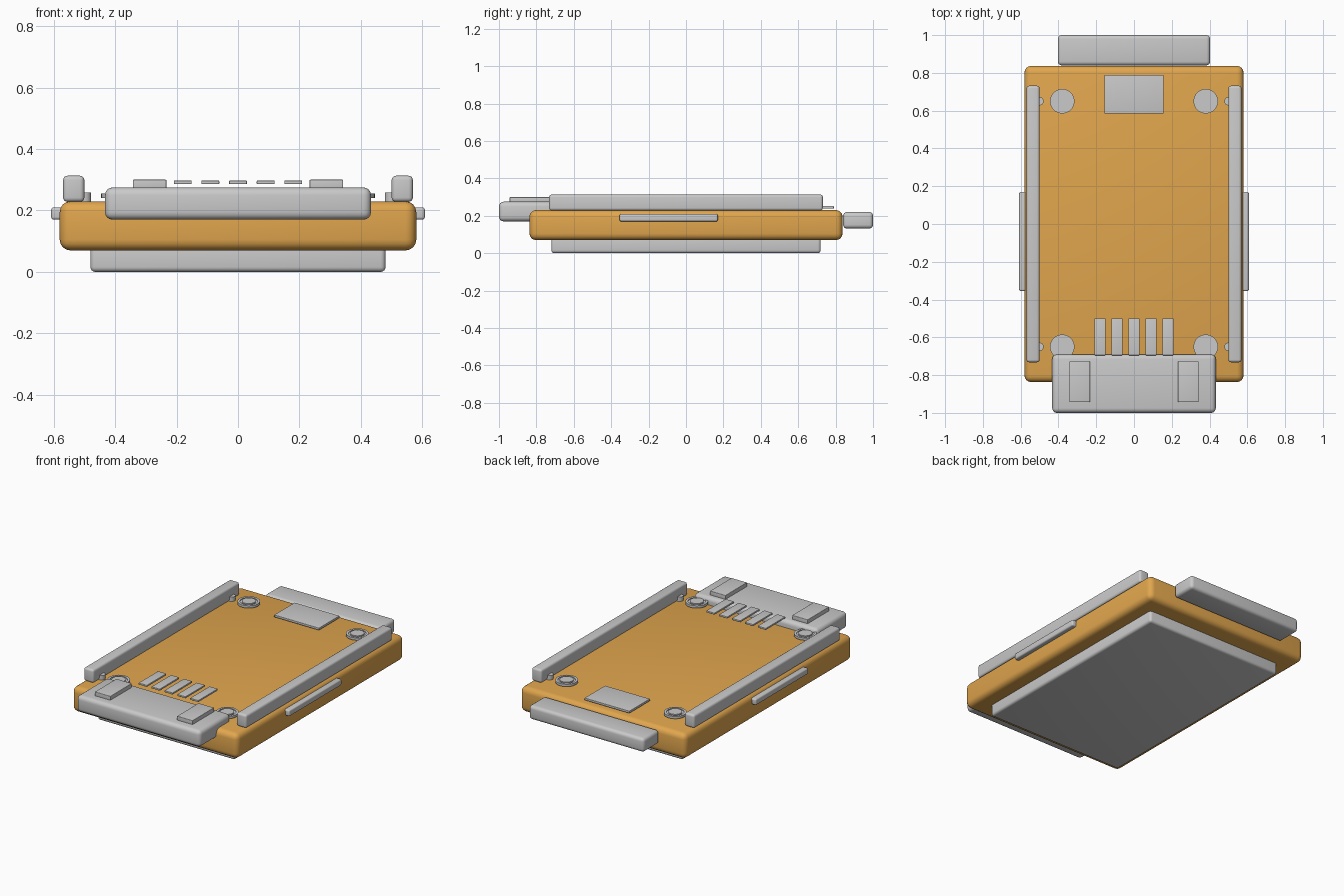
import bpy
import bmesh
import math

cube = bpy.data.objects.get("Cube")
if cube:
    bpy.data.objects.remove(cube, do_unlink=True)


def material(name, rgb):
    m = bpy.data.materials.new(name)
    m.use_nodes = True
    m.diffuse_color = (*rgb, 1)
    m.node_tree.nodes["Principled BSDF"].inputs["Base Color"].default_value = (*rgb, 1)
    return m


amber = material("amber", (0.75, 0.38, 0.075))
grey = material("light grey", (0.59, 0.59, 0.59))


def finish(name, bm, mat):
    bmesh.ops.recalc_face_normals(bm, faces=bm.faces)
    mesh = bpy.data.meshes.new(name)
    bm.to_mesh(mesh)
    bm.free()
    mesh.materials.append(mat)
    ob = bpy.data.objects.new(name, mesh)
    bpy.context.collection.objects.link(ob)
    bpy.ops.object.select_all(action='DESELECT')
    ob.select_set(True)
    bpy.context.view_layer.objects.active = ob
    bpy.ops.object.shade_smooth_by_angle(angle=math.radians(35))
    return ob


def box(name, xs, ys, zs, bevel=0.0, mat=grey):
    """Box between the given limits, with rounded edges."""
    bm = bmesh.new()
    bmesh.ops.create_cube(bm, size=1)
    for v in bm.verts:
        v.co = [(lo + hi) / 2 + c * (hi - lo) for c, (lo, hi) in zip(v.co, (xs, ys, zs))]
    if bevel:
        bmesh.ops.bevel(bm, geom=bm.edges[:], offset=bevel, segments=4,
                        profile=0.5, affect='EDGES')
    return finish(name, bm, mat)


def lathe(name, profile, x, y):
    """Solid turned about a vertical axis through x, y."""
    bm = bmesh.new()
    verts = [bm.verts.new((r, 0, z)) for r, z in profile]
    edges = [bm.edges.new(pair) for pair in zip(verts, verts[1:])]
    bmesh.ops.spin(bm, geom=verts + edges, cent=(0, 0, 0), axis=(0, 0, 1),
                   angle=math.tau, steps=32)
    bmesh.ops.remove_doubles(bm, verts=bm.verts, dist=0.0001)
    bmesh.ops.translate(bm, verts=bm.verts, vec=(x, y, 0))
    return finish(name, bm, grey)


# Main slab and the plate under it
box("body", (-0.58, 0.58), (-0.837, 0.837), (0.07, 0.23), 0.035, amber)
box("base_plate", (-0.48, 0.48), (-0.72, 0.72), (0, 0.09), 0.016)

# End blocks
box("front_block", (-0.433, 0.433), (-1, -0.69), (0.17, 0.275), 0.025)
box("back_block", (-0.403, 0.403), (0.84, 1), (0.132, 0.22), 0.02)
box("back_plate", (-0.157, 0.157), (0.585, 0.79), (0.238, 0.252), 0.002)

# Contact ribs behind the front block
for i in range(5):
    x = (i - 2) * 0.09
    box(f"contact_rib_{i + 1}", (x - 0.029, x + 0.029), (-0.695, -0.5),
        (0.286, 0.297), 0.002)

# Turned profiles of the screws and rail pins
screw = [(0, 0.24), (0.065, 0.24), (0.065, 0.255), (0.05, 0.255), (0.05, 0.25),
         (0.04, 0.25), (0.04, 0.257), (0, 0.257)]
pin = [(0, 0.23), (0.022, 0.23), (0.022, 0.258), (0, 0.258)]

# Parts repeated on both sides
for side, s in (("left", 1), ("right", -1)):
    def span(a, b):
        return tuple(sorted((s * a, s * b)))
    box(f"{side}_rail", span(0.5, 0.569), (-0.732, 0.732), (0.228, 0.313), 0.014)
    box(f"{side}_side_strip", span(0.56, 0.608), (-0.355, 0.17), (0.17, 0.21), 0.009)
    box(f"{side}_front_pad", span(0.233, 0.342), (-0.943, -0.727), (0.27, 0.3), 0.003)
    for end, y in (("front", -0.65), ("back", 0.65)):
        lathe(f"{side}_{end}_screw", screw, s * 0.38, y)
        lathe(f"{side}_{end}_pin", pin, s * 0.5, y)
